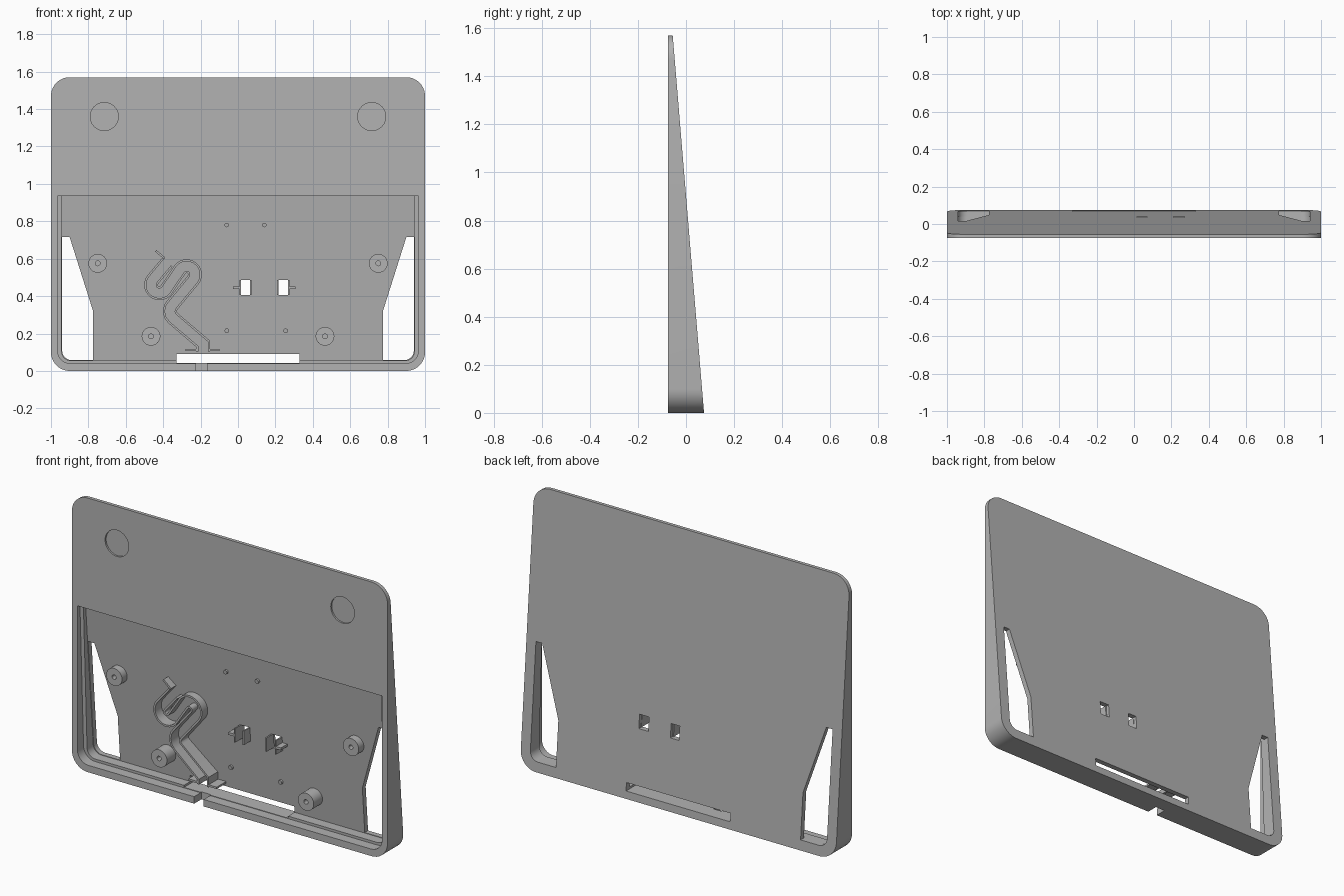
import bpy, bmesh, math
from mathutils import Vector

cube = bpy.data.objects.get("Cube")
if cube:
    bpy.data.objects.remove(cube, do_unlink=True)

grey = bpy.data.materials.new("matte_grey")
grey.use_nodes = True
grey.diffuse_color = (0.45, 0.45, 0.45, 1)
grey.node_tree.nodes["Principled BSDF"].inputs["Base Color"].default_value = grey.diffuse_color

FRONT, RIM_TOP, POST_TOP = -0.075, 0.935, -0.05


def back(z):
    return 0.075 - 0.083 * z


def floor(z):
    return back(z) - 0.03


def ledge(z):
    return -0.015 - 0.04 * z


def flat(y):
    return lambda z: y


def add_object(name, bm):
    bmesh.ops.recalc_face_normals(bm, faces=bm.faces)
    mesh = bpy.data.meshes.new(name)
    bm.to_mesh(mesh)
    bm.free()
    mesh.materials.append(grey)
    ob = bpy.data.objects.new(name, mesh)
    bpy.context.collection.objects.link(ob)
    return ob


def prism_mesh(outline, near, far):
    """Extrude an x-z outline between two depth functions of z."""
    bm = bmesh.new()
    rings = [[bm.verts.new((x, f(z), z)) for x, z in outline] for f in (near, far)]
    bm.faces.new(rings[0])
    bm.faces.new(rings[1])
    n = len(outline)
    for i in range(n):
        j = (i + 1) % n
        bm.faces.new((rings[0][i], rings[0][j], rings[1][j], rings[1][i]))
    return bm, rings


def prism(name, outline, near, far):
    return add_object(name, prism_mesh(outline, near, far)[0])


def arc(cx, cz, r, a, b, n=10):
    angles = [math.radians(a + (b - a) * i / n) for i in range(n + 1)]
    return [(cx + r * math.cos(t), cz + r * math.sin(t)) for t in angles]


def circle(cx, cz, r, n=32):
    return arc(cx, cz, r, 0, 360, n)[:-1]


def box(x0, x1, z0, z1):
    return [(x0, z0), (x1, z0), (x1, z1), (x0, z1)]


def tray(half, z0, r):
    """Outline with rounded lower corners and a straight top."""
    return (arc(-half + r, z0 + r, r, 180, 270) + arc(half - r, z0 + r, r, 270, 360)
            + [(half, RIM_TOP), (-half, RIM_TOP)])


def cut(ob, outline, near, far):
    cutter = prism("cutter", outline, near, far)
    cutter.hide_render = True
    mod = ob.modifiers.new("cut", 'BOOLEAN')
    mod.operation, mod.solver, mod.object = 'DIFFERENCE', 'EXACT', cutter
    bpy.context.view_layer.objects.active = ob
    bpy.ops.object.modifier_apply(modifier=mod.name)
    bpy.data.objects.remove(cutter, do_unlink=True)


def rib(name, path, width=0.011):
    """Upright wall following an x-z path, standing on the recess floor."""
    pts = [Vector(p) for p in path]
    bm = bmesh.new()
    rows = []
    for (x0, z0), (x1, z1) in zip(offset(pts, width / 2), offset(pts, -width / 2)):
        rows.append([bm.verts.new(c) for c in (
            (x0, POST_TOP, z0), (x1, POST_TOP, z1),
            (x1, floor(z1) + 0.01, z1), (x0, floor(z0) + 0.01, z0))])
    for a, b in zip(rows, rows[1:]):
        for k in range(4):
            m = (k + 1) % 4
            bm.faces.new((a[k], a[m], b[m], b[k]))
    bm.faces.new(rows[0])
    bm.faces.new(rows[-1])
    return add_object(name, bm)


def offset(path, d):
    pts = [Vector(p) for p in path]
    out = []
    for i, p in enumerate(pts):
        a = (p - pts[i - 1]).normalized() if i else (pts[1] - p).normalized()
        b = (pts[i + 1] - p).normalized() if i < len(pts) - 1 else a
        t = (a + b).normalized()
        out.append(p + Vector((-t.y, t.x)) * d / max(t.dot(a), 0.5))
    return out


# Wedge-shaped shell with softened upper back edges
R, TOP = 0.1, 1.57
outline = (arc(-1 + R, R, R, 180, 270) + arc(1 - R, R, R, 270, 360) + [(1, RIM_TOP)]
           + arc(1 - R, TOP - R, R, 0, 90) + arc(-1 + R, TOP - R, R, 90, 180) + [(-1, RIM_TOP)])
bm, rings = prism_mesh(outline, flat(FRONT), back)
rear = set(rings[1])
soft = [e for e in bm.edges if all(v in rear and v.co.z > RIM_TOP - 0.01 for v in e.verts)
        and abs(e.verts[0].co.x - e.verts[1].co.x) < 1.9]
bmesh.ops.bevel(bm, geom=soft, offset=0.012, segments=3, profile=0.5, affect='EDGES')
shell = add_object("wedge_shell", bm)

# Stepped recess in the front
cut(shell, tray(0.965, 0.04, 0.07), flat(-0.2), ledge)
cut(shell, tray(0.943, 0.055, 0.05), flat(-0.2), floor)

# Side windows
for s in (-1, 1):
    window = [(-0.94, 0.715), (-0.9, 0.715), (-0.775, 0.32), (-0.775, 0.058)]
    window += arc(-0.89, 0.108, 0.05, 270, 180)
    cut(shell, [(-s * x, z) for x, z in window], flat(-0.2), flat(0.2))

# Lower slot, cable notch and clip openings
cut(shell, box(-0.33, 0.33, 0.043, 0.09), flat(-0.2), flat(0.2))
cut(shell, box(-0.225, -0.165, -0.05, 0.06), flat(-0.2), flat(-0.01))
for x0, x1 in ((0.015, 0.07), (0.21, 0.27)):
    cut(shell, box(x0, x1, 0.405, 0.485), flat(-0.2), flat(0.2))

# Round pads in the upper face
for s in (-1, 1):
    cut(shell, circle(s * 0.715, 1.36, 0.075, 48), flat(-0.2), flat(FRONT + 0.01))

# Screw bosses
for s in (-1, 1):
    for label, x, z in (("upper", 0.75, 0.575), ("lower", 0.465, 0.185)):
        side = "left" if s > 0 else "right"
        boss = prism(f"{label}_{side}_boss", circle(s * x, z, 0.05),
                     flat(POST_TOP), lambda h: floor(h) + 0.01)
        cut(boss, circle(s * x, z, 0.013, 16), flat(-0.2), flat(floor(z) - 0.005))

# Locating pegs
for x, z in ((-0.06, 0.78), (0.14, 0.78), (-0.06, 0.215), (0.255, 0.215)):
    prism("locating_peg", circle(x, z, 0.012, 16),
          lambda h: floor(h) - 0.012, lambda h: floor(h) + 0.01)

# Clips beside the openings
for x in (0.013, 0.068, 0.212, 0.272):
    rib("clip_plate", [(x, 0.405), (x, 0.485)], 0.008)
rib("right_clip_brace", [(-0.027, 0.445), (0.013, 0.445)], 0.014)
rib("left_clip_brace", [(0.272, 0.445), (0.307, 0.445)], 0.014)

# Winding cable channel
lower_turn = arc(-0.42, 0.46, 0.045, 140, 320, 16)
upper_turn = arc(-0.275, 0.515, 0.045, 140, -40, 16)
x, z = lower_turn[0]
path = ([(x + 0.077, z + 0.092)] + lower_turn + upper_turn
        + [(-0.345, 0.36), (-0.36, 0.34), (-0.365, 0.318), (-0.36, 0.298), (-0.345, 0.28),
           (-0.187, 0.145), (-0.187, 0.103)])
rib("channel_wall_a", offset(path, 0.031))
rib("channel_wall_b", offset(path, -0.031))
rib("channel_top_flap", [(-0.44, 0.642), (-0.392, 0.602)])
rib("channel_right_foot", [(-0.28, 0.113), (-0.218, 0.113)])
rib("channel_left_foot", [(-0.156, 0.113), (-0.1, 0.113)])

# Smooth curved walls, keep crisp edges
bpy.ops.object.select_all(action='DESELECT')
for ob in bpy.context.collection.objects:
    if ob.type == 'MESH' and grey.name in ob.data.materials:
        ob.select_set(True)
bpy.context.view_layer.objects.active = shell
bpy.ops.object.shade_smooth_by_angle(angle=math.radians(30))
